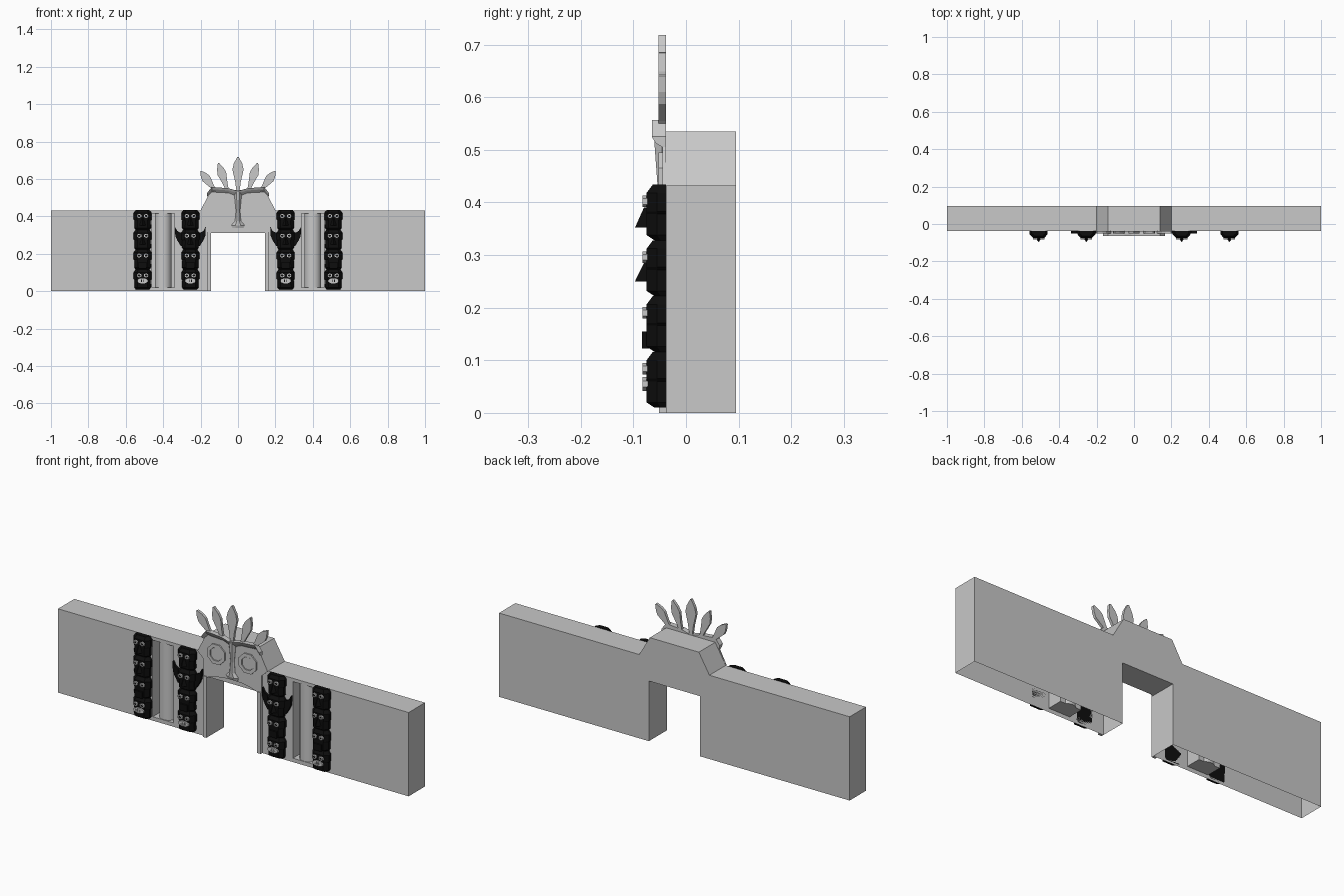
import bpy, bmesh, math
from mathutils import Matrix, Vector

if "Cube" in bpy.data.objects:
    bpy.data.objects.remove(bpy.data.objects["Cube"])


def material(name, value):
    m = bpy.data.materials.new(name)
    m.use_nodes = True
    colour = (value, value, value, 1)
    m.diffuse_color = colour
    m.node_tree.nodes["Principled BSDF"].inputs["Base Color"].default_value = colour
    return m


STONE = material("grey stone", 0.58)
BLACK = material("black wood", 0.004)
FRONT = -0.038
BACK = 0.095


def finish(name, bm, mat):
    bmesh.ops.recalc_face_normals(bm, faces=bm.faces)
    mesh = bpy.data.meshes.new(name)
    bm.to_mesh(mesh)
    bm.free()
    mesh.materials.append(mat)
    obj = bpy.data.objects.new(name, mesh)
    bpy.context.collection.objects.link(obj)
    return obj


def loft(name, rings, mat):
    """Skin a list of equal-sized closed rings and cap both ends."""
    bm = bmesh.new()
    rows = [[bm.verts.new(p) for p in ring] for ring in rings]
    n = len(rows[0])
    for a, b in zip(rows, rows[1:]):
        for i in range(n):
            j = (i + 1) % n
            bm.faces.new((a[i], a[j], b[j], b[i]))
    bm.faces.new(rows[0])
    bm.faces.new(rows[-1])
    return finish(name, bm, mat)


def plate(name, outline, y0, y1, mat):
    """Extrude an (x, z) outline between two depths."""
    return loft(name, [[(x, y, z) for x, z in outline] for y in (y0, y1)], mat)


def box(name, x, z0, z1, half, y0, y1, mat):
    return plate(name, [(x - half, z0), (x + half, z0), (x + half, z1), (x - half, z1)], y0, y1, mat)


def mirrored(half):
    return half + [(-x, z) for x, z in reversed(half) if x != 0]


def polygon(x, z, rx, rz, sides):
    return [(x + rx * math.cos(math.tau * (i + .5) / sides),
             z + rz * math.sin(math.tau * (i + .5) / sides)) for i in range(sides)]


def ring(name, x, z, rx, rz, hole, sides, y0, y1, mat):
    bm = bmesh.new()
    loops = []
    for scale, y in ((1, y1), (1, y0), (hole, y0), (hole, y1)):
        loops.append([bm.verts.new((px, y, pz)) for px, pz in polygon(x, z, rx * scale, rz * scale, sides)])
    for a, b in zip(loops, loops[1:] + loops[:1]):
        for i in range(sides):
            j = (i + 1) % sides
            bm.faces.new((a[i], a[j], b[j], b[i]))
    return finish(name, bm, mat)


# Wall with raised centre, doorway and two niches; the shell is open underneath
wall = plate("wall", mirrored([(0, .535), (.14, .535), (.2, .432), (1, .432),
                               (1, 0), (.145, 0), (.145, .31), (0, .31)]), FRONT, BACK, STONE)
bpy.context.view_layer.objects.active = wall
for s in (-1, 1):
    cutter = box("niche_cutter", s * .4, .02, .415, .06, FRONT - .05, .042, STONE)
    cutter.hide_render = True
    mod = wall.modifiers.new("niche", "BOOLEAN")
    mod.operation = "DIFFERENCE"
    mod.solver = "EXACT"
    mod.object = cutter
    bpy.ops.object.modifier_apply(modifier=mod.name)
    bpy.data.objects.remove(cutter)
bm = bmesh.new()
bm.from_mesh(wall.data)
under = [f for f in bm.faces if all(v.co.z < .001 for v in f.verts)]
bmesh.ops.delete(bm, geom=under, context="FACES")
bm.to_mesh(wall.data)
bm.free()

# Columns standing in the niches
for s in (-1, 1):
    bm = bmesh.new()
    bmesh.ops.create_cone(bm, cap_ends=True, segments=20, radius1=.045, radius2=.045, depth=.395,
                          matrix=Matrix.Translation((s * .4, .009, .2175)))
    column = finish("niche_column", bm, STONE)
    for face in column.data.polygons:
        face.use_smooth = len(face.vertices) == 4

# Door surround and carved face panel
for s in (-1, 1):
    box("door_jamb", s * .155, 0, .315, .01, -.051, FRONT, STONE)
plate("face_panel", mirrored([(0, .535), (.14, .548), (.2, .432), (.165, .4), (.165, .31),
                              (.145, .31), (.1, .325), (.05, .333), (0, .335)]), -.045, FRONT, STONE)

# Nose, widening to the nostrils
nose = [(.54, .022, -.062), (.43, .011, -.054), (.375, .016, -.058), (.352, .036, -.056), (.338, .03, -.05)]
loft("nose", [[(-w, FRONT, z), (-w, -.046, z), (-w * .4, y, z), (w * .4, y, z),
               (w, -.046, z), (w, FRONT, z)] for z, w, y in nose], STONE)

for s in (-1, 1):
    # Brow ledge with a sloping underside
    stations = [(0, .535, .505), (.05, .55, .525), (.14, .557, .53), (.165, .525, .505)]
    loft("brow", [[(s * x, FRONT, top), (s * x, -.065, top), (s * x, -.058, top - .012),
                   (s * x, -.045, low), (s * x, FRONT, low)] for x, top, low in stations], STONE)
    # Eight-sided eyes
    ring("eye_rim", s * .09, .445, .054, .054, .65, 8, -.052, -.04, STONE)
    plate("eye_ball", polygon(s * .09, .445, .033, .033, 8), -.049, -.04, STONE)


# Fan of five feathers
def feather(base, tip, width):
    a, b = Vector(base), Vector(tip)
    along = b - a
    side = Vector((along.y, -along.x)).normalized()
    half = [(0, .3), (.25, .5), (.62, 1), (.8, .75), (1, .12)]
    points = [a + along * t + side * width * w for t, w in half]
    points += [a + along * t - side * width * w for t, w in reversed(half)]
    plate("feather", [tuple(p) for p in points], -.052, FRONT, STONE)


feather((0, .54), (0, .718), .03)
for s in (-1, 1):
    feather((s * .055, .535), (s * .105, .685), .024)
    feather((s * .12, .535), (s * .2, .642), .024)


# Totem poles
def totem(x):
    section = [(-1, 0), (-1, .45), (-.62, 1), (.62, 1), (1, .45), (1, 0)]
    for level in range(4):
        z = .01 + level * .106
        steps = [(z, .037, .022), (z + .01, .044, .037), (z + .05, .043, .037),
                 (z + .055, .048, .037), (z + .09, .048, .037), (z + .106, .037, .025)]
        loft("totem_block", [[(x + u * w, FRONT - v * d, h) for u, v in section]
                             for h, w, d in steps], BLACK)
        eye_z = z + .074
        for s in (-1, 1):
            ring("totem_eye", x + s * .019, eye_z, .014, .011, .55, 6, -.083, -.062, STONE)
            plate("totem_pupil", polygon(x + s * .019, eye_z, .008, .006, 6), -.08, -.07, BLACK)
    # Two beaks, a snout and a toothed mouth
    for top, low in ((.39, .352), (.285, .25)):
        loft("beak", [[(x - w, -.07, h), (x, y, h), (x + w, -.07, h)]
                      for h, w, y in ((top, .008, -.08), (low, .02, -.097))], BLACK)
    box("snout", x, .122, .155, .022, -.084, -.07, BLACK)
    ring("mouth", x, .055, .031, .014, .55, 8, -.083, -.06, STONE)
    for i in (-1, 0, 1):
        box("tooth", x + i * .012, .045, .065, .004, -.081, -.07, STONE)


for s in (-1, 1):
    totem(s * .51)
    totem(s * .255)
    # Wings on the inner totems
    for side in (-1, 1):
        wing = [(.03, .235), (.052, .243), (.07, .272), (.08, .295), (.083, .345),
                (.07, .322), (.052, .312), (.03, .318)]
        plate("wing", [(s * .255 + side * x, z) for x, z in wing], -.052, FRONT, BLACK)
